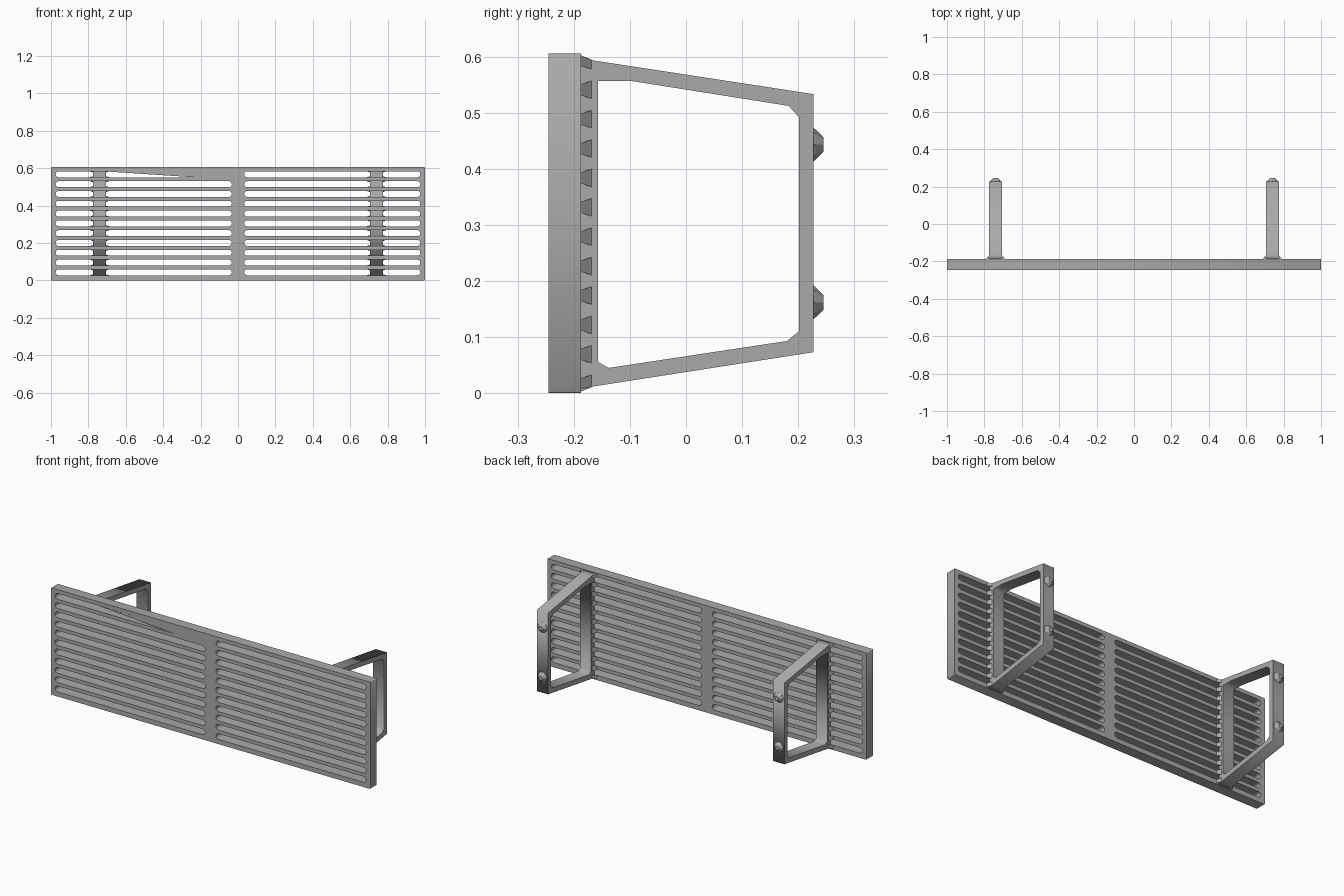
import bpy, bmesh, math
from mathutils import Matrix, Vector

if "Cube" in bpy.data.objects:
    bpy.data.objects.remove(bpy.data.objects["Cube"])

grey = bpy.data.materials.new("plain grey")
grey.use_nodes = True
GREY = (0.4, 0.4, 0.4, 1)
grey.diffuse_color = GREY
grey.node_tree.nodes["Principled BSDF"].inputs["Base Color"].default_value = GREY

FRONT, BACK, HEIGHT = -0.245, -0.187, 0.605
ROWS, PITCH, FIRST, RADIUS = 11, 0.0524, 0.043, 0.016
BRACKET_X, HALF = 0.74, 0.035
UPRIGHT = Matrix.Rotation(math.pi / 2, 4, "X")
SIDEWAYS = Matrix(((0, 0, 1, 0), (1, 0, 0, 0), (0, 1, 0, 0), (0, 0, 0, 1)))


def link(name, mesh):
    mesh.materials.clear()
    mesh.materials.append(grey)
    obj = bpy.data.objects.new(name, mesh)
    bpy.context.collection.objects.link(obj)
    return obj


def plate(name, loops, half_depth, turn, offset):
    """Extruded outline; every loop after the first is a hole."""
    curve = bpy.data.curves.new(name, "CURVE")
    curve.dimensions, curve.fill_mode = "2D", "BOTH"
    curve.extrude = half_depth
    for loop in loops:
        spline = curve.splines.new("POLY")
        spline.points.add(len(loop) - 1)
        for point, (u, v) in zip(spline.points, loop):
            point.co = (u, v, 0, 1)
        spline.use_cyclic_u = True
    helper = bpy.data.objects.new(name + "_outline", curve)
    mesh = bpy.data.meshes.new_from_object(helper)
    bpy.data.objects.remove(helper)
    mesh.transform(Matrix.Translation(offset) @ turn)
    bm = bmesh.new()
    bm.from_mesh(mesh)
    bmesh.ops.remove_doubles(bm, verts=bm.verts, dist=1e-5)
    bmesh.ops.recalc_face_normals(bm, faces=bm.faces)
    bm.to_mesh(mesh)
    bm.free()
    return link(name, mesh)


def slot(x0, x1, z):
    """Long slot with round ends."""
    points = []
    for centre, start in ((x1 - RADIUS, -90), (x0 + RADIUS, 90)):
        for i in range(7):
            a = math.radians(start + i * 30)
            points.append((centre + RADIUS * math.cos(a), z + RADIUS * math.sin(a)))
    return points


def hull(name, points):
    bm = bmesh.new()
    for p in points:
        bm.verts.new(p)
    bmesh.ops.convex_hull(bm, input=bm.verts)
    mesh = bpy.data.meshes.new(name)
    bm.to_mesh(mesh)
    bm.free()
    return link(name, mesh)


# Slatted shelf panel, two columns of slots
rows = [FIRST + i * PITCH for i in range(ROWS)]
c = 0.003
outline = [(-1, c), (c - 1, 0), (1 - c, 0), (1, c),
           (1, HEIGHT - c), (1 - c, HEIGHT), (c - 1, HEIGHT), (-1, HEIGHT - c)]
slots = [slot(a, b, z) for z in rows for a, b in ((-0.975, -0.033), (0.033, 0.975))]
plate("slatted_panel", [outline] + slots, (BACK - FRONT) / 2, UPRIGHT,
      Vector((0, (FRONT + BACK) / 2, 0)))

# Thin web closing part of the top slot
plate("top_slot_web", [[(-0.7, 0.582), (-0.23, 0.551), (-0.03, 0.548), (-0.03, 0.585)]],
      0.001, UPRIGHT, Vector((0, FRONT + 0.001, 0)))

# Tapered bracket frame profile in (y, z)
outer = [(BACK, 0.003), (-0.165, 0.012), (0.227, 0.073),
         (0.227, 0.533), (-0.165, 0.593), (BACK, 0.602)]
inner = [(-0.157, 0.056), (-0.138, 0.045), (0.18, 0.093), (0.201, 0.11),
         (0.201, 0.492), (0.183, 0.512), (-0.095, 0.556), (-0.157, 0.556)]

for side, sign in (("left", 1), ("right", -1)):
    x = sign * BRACKET_X
    plate(side + "_bracket", [outer, inner], HALF, SIDEWAYS, Vector((x, 0, 0)))

    # Flared feet joining the bracket to every slat
    for i in range(ROWS + 1):
        z = FIRST + (i - 0.5) * PITCH
        low, high = max(z - 0.010, 0.003), min(z + 0.010, HEIGHT - 0.003)
        feet = [(x + s * 0.052, BACK, h) for s in (-1, 1) for h in (low, high)]
        feet += [(x + s * HALF, -0.168, h) for s in (-1, 1)
                 for h in (max(low - 0.006, 0.012), min(high + 0.006, 0.593))]
        hull(f"{side}_slat_foot_{i + 1}", feet)

    # Small pegs on the rear bar
    for tag, z in (("lower", 0.162), ("upper", 0.443)):
        ring = [(x + r * math.cos(k * math.pi / 4), y, z + r * math.sin(k * math.pi / 4))
                for r, y in ((0.031, 0.226), (0.026, 0.232), (0.013, 0.245))
                for k in range(8)]
        hull(f"{side}_{tag}_peg", ring)
